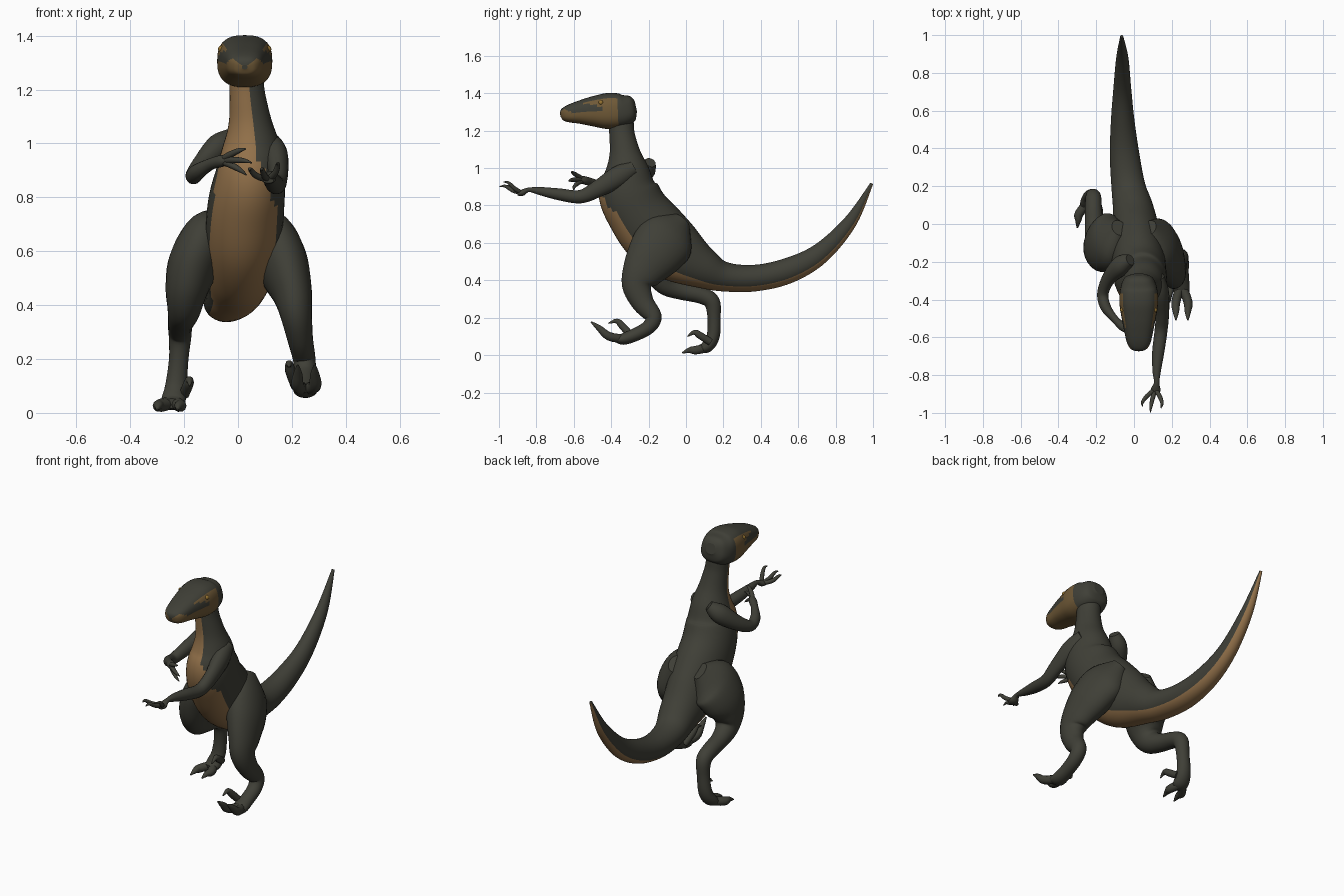
import bpy, bmesh, math
from mathutils import Vector


def material(name, rgb):
    m = bpy.data.materials.new(name)
    m.diffuse_color = (*rgb, 1)
    return m


SKIN = material("dark olive skin", (0.05, 0.05, 0.038))
BELLY = material("tan belly", (0.29, 0.165, 0.068))
FACE = material("brown face", (0.16, 0.1, 0.038))
EYE = material("amber eye", (0.3, 0.17, 0.03))


def spline(st, steps):
    """Catmull-Rom through stations (x, y, z, half width, half height)."""
    out = []
    for i in range(len(st) - 1):
        a, b, c, d = st[max(i - 1, 0)], st[i], st[i + 1], st[min(i + 2, len(st) - 1)]
        for k in range(steps):
            t = k / steps
            out.append([0.5 * (2 * q + (r - p) * t + (2 * p - 5 * q + 4 * r - s) * t * t
                               + (3 * q - p - 3 * r + s) * t ** 3)
                        for p, q, r, s in zip(a, b, c, d)])
    out.append(list(st[-1]))
    return out


def loft(name, st, sides=24, steps=5, power=2.0, mats=(SKIN,), rule=None):
    """Skin rings along a path; rule(u, angle, centre) picks the material."""
    path = spline(st, steps)
    bm = bmesh.new()
    rings = []
    for i, p in enumerate(path):
        t = (Vector(path[min(i + 1, len(path) - 1)][:3]) - Vector(path[max(i - 1, 0)][:3])).normalized()
        s = Vector((1, 0, 0))
        s = (s - t * s.dot(t)).normalized()
        n = t.cross(s)
        ring = []
        for j in range(sides):
            a = 2 * math.pi * j / sides
            c, d = math.cos(a), math.sin(a)
            c = math.copysign(abs(c) ** (2 / power), c)
            d = math.copysign(abs(d) ** (2 / power), d)
            ring.append(bm.verts.new(Vector(p[:3]) + s * c * max(p[3], .001) + n * d * max(p[4], .001)))
        rings.append(ring)
    for i in range(len(rings) - 1):
        for j in range(sides):
            k = (j + 1) % sides
            f = bm.faces.new((rings[i][j], rings[i][k], rings[i + 1][k], rings[i + 1][j]))
            f.smooth = True
            if rule:
                f.material_index = rule((i + .5) / steps, 360 * (j + .5) / sides, f.calc_center_median())
    bm.faces.new(rings[0][::-1])
    bm.faces.new(rings[-1])
    me = bpy.data.meshes.new(name)
    bm.to_mesh(me)
    bm.free()
    for m in mats:
        me.materials.append(m)
    ob = bpy.data.objects.new(name, me)
    bpy.context.collection.objects.link(ob)
    return ob


def digit(name, pts, r):
    """Finger, toe or claw that tapers to a point."""
    loft(name, [(*p, r * k, r * k) for p, k in zip(pts, (1, 1, .7, .15))], sides=10, steps=4)


# tail, torso and neck in one skin, with a tan underside
def body_rule(u, ang, co):
    if u < 6:
        off, lim = 0, 50
    elif u < 9.3:
        off, lim = 5, 60
    else:
        k = min((u - 9.3) / 1.5, 1)
        off, lim = 5 + 33 * k, 60 - 16 * k
    return 1 if abs((ang - (270 - off) + 180) % 360 - 180) < lim else 0


loft("body", [
    (-.065, .993, .918, .008, .008), (-.062, .88, .715, .032, .036),
    (-.062, .72, .545, .047, .055), (-.06, .55, .453, .062, .068),
    (-.05, .37, .412, .078, .071), (-.03, .2, .42, .09, .08),
    (-.005, .08, .47, .108, .115), (.01, -.05, .55, .128, .163),
    (.02, -.17, .655, .142, .18), (.03, -.26, .77, .142, .168),
    (.045, -.31, .88, .13, .16), (.05, -.315, .985, .108, .12),
    (.045, -.327, 1.08, .08, .083), (.035, -.342, 1.18, .066, .068),
    (.028, -.35, 1.27, .06, .065), (.025, -.36, 1.33, .03, .03)],
    sides=40, steps=6, mats=(SKIN, BELLY), rule=body_rule)


# head with brown jaw and cheeks, dark crown and a dark snout patch
def head_rule(u, ang, co):
    if co.y > -.365 and not (co.z < 1.25 and co.y > -.35):
        return 0
    if co.y > -.365:
        return 0
    patch = ((co.y + .545) / .1) ** 2 + ((co.z - 1.318) / .026) ** 2 < 1
    crown = 42 < ang < 138
    return 0 if patch or crown else 1


loft("head", [
    (.025, -.268, 1.33, .03, .03), (.025, -.288, 1.325, .072, .065),
    (.025, -.34, 1.308, .097, .09), (.025, -.42, 1.305, .102, .096),
    (.025, -.5, 1.303, .09, .08), (.025, -.57, 1.298, .076, .062),
    (.025, -.63, 1.29, .062, .046), (.025, -.662, 1.285, .04, .03),
    (.025, -.672, 1.283, .01, .008)],
    sides=36, steps=6, power=2.6, mats=(SKIN, FACE), rule=head_rule)

# eyes
for side, name in ((1, "left_eye"), (-1, "right_eye")):
    bpy.ops.mesh.primitive_uv_sphere_add(segments=12, ring_count=8, radius=.013,
                                         location=(.025 + side * .086, -.455, 1.35))
    bpy.context.object.name = name
    bpy.context.object.data.materials.append(EYE)
    bpy.ops.object.shade_smooth()

# forward, lifted leg
loft("front_leg", [
    (.08, -.02, .72, .04, .05), (.12, -.09, .64, .09, .15),
    (.165, -.16, .55, .095, .15), (.2, -.23, .45, .075, .113),
    (.215, -.262, .37, .06, .08), (.23, -.23, .28, .048, .06),
    (.245, -.175, .205, .042, .045), (.25, -.2, .15, .04, .038),
    (.25, -.27, .11, .04, .035), (.25, -.34, .085, .045, .03),
    (.25, -.385, .09, .035, .012)])
# trailing, standing leg
loft("rear_leg", [
    (-.08, -.02, .72, .04, .05), (-.12, -.08, .64, .09, .15),
    (-.165, -.11, .55, .095, .15), (-.19, -.125, .46, .08, .11),
    (-.2, -.1, .385, .062, .07), (-.21, -.02, .345, .05, .05),
    (-.215, .08, .32, .045, .045), (-.215, .138, .285, .042, .043),
    (-.22, .15, .2, .036, .035), (-.23, .145, .1, .04, .035),
    (-.24, .11, .045, .045, .033), (-.245, .07, .035, .035, .018)])

# toes: two walking toes and a raised sickle claw on each foot
for i, x in enumerate((.222, .285)):
    digit(f"front_foot_toe_{i}", [(.25, -.32, .085), (x, -.41, .1), (x, -.465, .145), (x, -.508, .178)], .024)
for i, x in enumerate((-.215, -.29)):
    digit(f"rear_foot_toe_{i}", [(-.24, .12, .04), (x, .055, .027), (x - .005, .02, .026), (x - .01, -.02, .012)], .024)
digit("front_foot_sickle_claw", [(.215, -.29, .1), (.195, -.34, .155), (.19, -.37, .182), (.19, -.415, .17)], .02)
digit("rear_foot_sickle_claw", [(-.2, .13, .07), (-.185, .075, .105), (-.18, .045, .122), (-.18, .008, .1)], .02)

# arm reaching forward
loft("reaching_arm", [
    (.125, -.28, 1.0, .035, .04), (.14, -.36, .955, .045, .058),
    (.15, -.47, .89, .036, .046), (.143, -.565, .847, .034, .036),
    (.128, -.68, .86, .032, .032), (.12, -.78, .877, .022, .022),
    (.12, -.84, .884, .014, .012), (.115, -.875, .868, .026, .017),
    (.112, -.9, .862, .02, .01)], sides=18)
# arm folded across the chest
loft("folded_arm", [
    (-.02, -.19, 1.03, .03, .03), (-.07, -.22, .985, .05, .055),
    (-.135, -.29, .92, .036, .042), (-.165, -.37, .88, .03, .032),
    (-.15, -.44, .895, .028, .03), (-.105, -.5, .922, .02, .022),
    (-.06, -.545, .935, .022, .022), (-.04, -.565, .94, .012, .014)], sides=18)

# fingers
for i, tip in enumerate(((.045, -.965, .9), (.087, -.998, .9), (.143, -.975, .925))):
    b, t = Vector((.112, -.875, .866)), Vector(tip)
    side = Vector(((t.x - .1) * .3, 0, 0))
    digit(f"reaching_finger_{i}", [b, b.lerp(t, .4) + side, b.lerp(t, .75) + side + Vector((0, 0, .012)), t], .012)
for i, tip in enumerate(((.03, -.61, .98), (.052, -.625, .928), (.032, -.6, .882))):
    b, t = Vector((-.065, -.54, .935)), Vector(tip)
    up = Vector((0, -.012, .006))
    digit(f"folded_finger_{i}", [b, b.lerp(t, .35) + up, b.lerp(t, .75) + up, t], .013)
